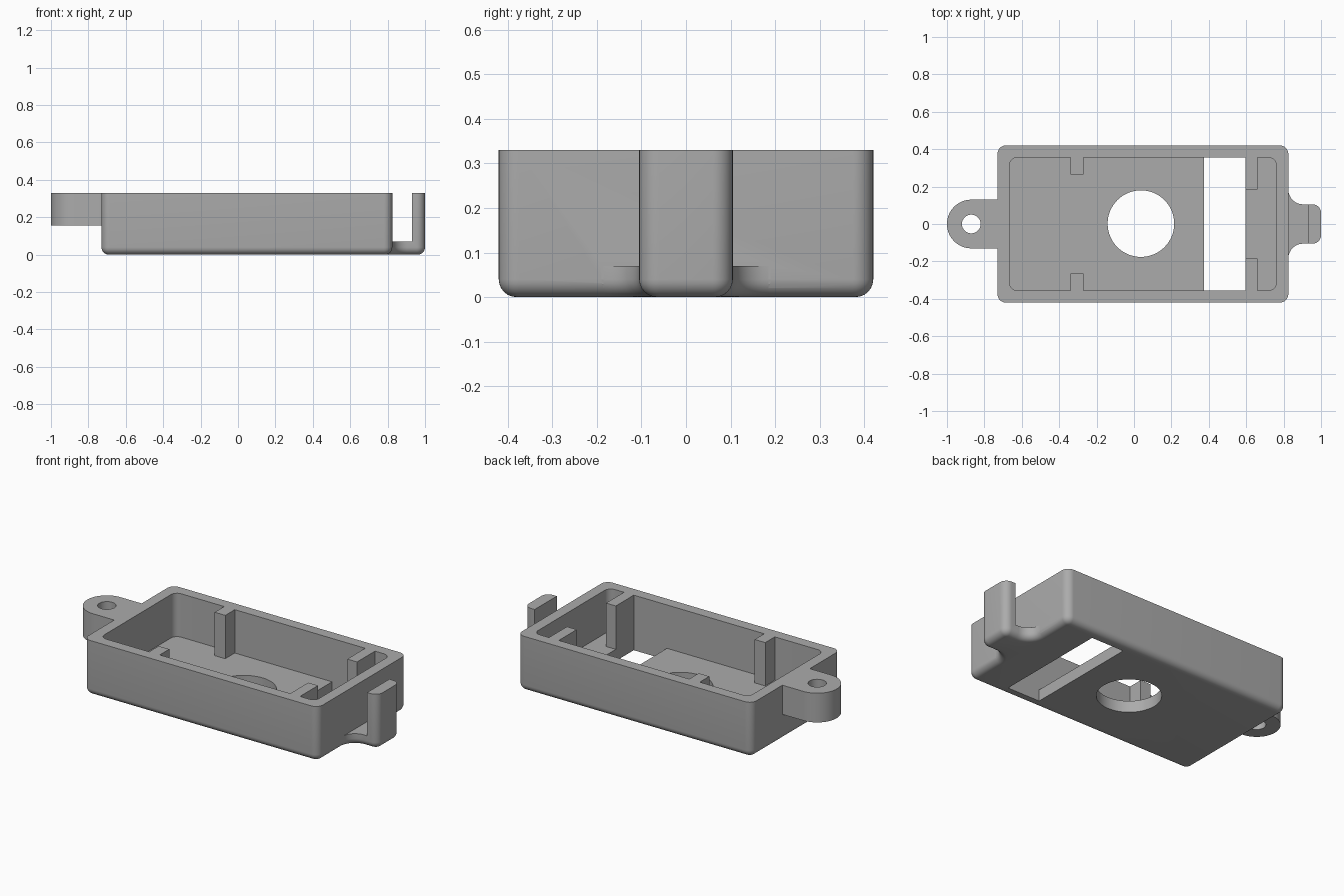
import bpy, bmesh, math
from mathutils import Vector

cube = bpy.data.objects.get("Cube")
if cube:
    bpy.data.objects.remove(cube, do_unlink=True)

HEIGHT, FLOOR = 0.33, 0.07

grey = bpy.data.materials.new("plain grey")
grey.use_nodes = True
colour = (0.41, 0.41, 0.41, 1)
grey.diffuse_color = colour
grey.node_tree.nodes["Principled BSDF"].inputs["Base Color"].default_value = colour


def rounded(corners, steps=10):
    """Replace each (x, y, radius) corner with a tangent arc."""
    points = []
    for i, (x, y, r) in enumerate(corners):
        p = Vector((x, y))
        if not r:
            points.append(p)
            continue
        a = (Vector(corners[i - 1][:2]) - p).normalized()
        b = (Vector(corners[(i + 1) % len(corners)][:2]) - p).normalized()
        half = a.angle(b) / 2
        centre = p + (a + b).normalized() * (r / math.sin(half))
        start = p + a * (r / math.tan(half)) - centre
        end = p + b * (r / math.tan(half)) - centre
        sweep = math.pi - 2 * half
        for k in range(steps + 1):
            t = k / steps
            points.append(centre + (start * math.sin((1 - t) * sweep)
                                    + end * math.sin(t * sweep)) / math.sin(sweep))
    return points


def prism(name, points, z0, z1, bevel=0, bevel_from=-9):
    """Extrude a profile upwards, optionally rounding its bottom edge."""
    bm = bmesh.new()
    base = bm.faces.new([bm.verts.new((p[0], p[1], z0)) for p in points])
    top = bmesh.ops.extrude_face_region(bm, geom=[base], use_keep_orig=True)
    bmesh.ops.translate(bm, vec=(0, 0, z1 - z0),
                        verts=[v for v in top["geom"] if isinstance(v, bmesh.types.BMVert)])
    bmesh.ops.recalc_face_normals(bm, faces=bm.faces)
    if bevel:
        edges = [e for e in bm.edges if all(v.co.z < z0 + 1e-5 for v in e.verts)
                 and max(v.co.x for v in e.verts) > bevel_from]
        bmesh.ops.bevel(bm, geom=edges, offset=bevel, segments=6, profile=0.5,
                        affect="EDGES", clamp_overlap=False)
    mesh = bpy.data.meshes.new(name)
    bm.to_mesh(mesh)
    bm.free()
    mesh.materials.append(grey)
    obj = bpy.data.objects.new(name, mesh)
    bpy.context.collection.objects.link(obj)
    return obj


def box(name, x0, x1, y, z0, z1):
    return prism(name, [(x0, -y), (x1, -y), (x1, y), (x0, y)], z0, z1)


def disc(x, y, r, n=64):
    return [(x + r * math.cos(math.tau * k / n), y + r * math.sin(math.tau * k / n))
            for k in range(n)]


def combine(target, tool, operation):
    mod = target.modifiers.new(operation.lower(), "BOOLEAN")
    mod.operation, mod.solver, mod.object = operation, "EXACT", tool
    bpy.ops.object.select_all(action="DESELECT")
    bpy.context.view_layer.objects.active = target
    target.select_set(True)
    bpy.ops.object.modifier_apply(modifier=mod.name)
    bpy.data.objects.remove(tool, do_unlink=True)


def mirrored(half):
    """Complete a profile listed along its -y half, from low x to high x."""
    return half + [(x, -y, r) for x, y, r in reversed(half)]


# Outer shell with rounded corners and bottom edge
case = prism("sensor_case", rounded(mirrored([(-0.73, -0.42, 0.045), (0.825, -0.42, 0.045)])),
             0, HEIGHT, bevel=0.04)

# Mounting tab with a round end
tab = prism("mounting_tab", rounded(mirrored([(-1, -0.13, 0.1299), (-0.7, -0.13, 0)]), 24),
            0.155, HEIGHT)
combine(tab, prism("screw_hole", disc(-0.87, 0, 0.05, 40), 0, 0.5), "DIFFERENCE")

# Latch: flared foot and upright lip
latch = prism("latch", rounded(mirrored([(0.78, -0.19, 0), (0.825, -0.19, 0),
                                         (0.825, -0.105, 0.08), (1, -0.105, 0.045)])),
              0, HEIGHT, bevel=0.04, bevel_from=0.79)
combine(latch, box("latch_gap", 0.7, 0.93, 0.3, FLOOR, 0.5), "DIFFERENCE")

combine(case, tab, "UNION")
combine(case, latch, "UNION")

# Cavity outline, notched so the ribs stay standing on the side walls
cavity = mirrored([(-0.665, -0.355, 0.04),
                   (-0.34, -0.355, 0), (-0.34, -0.265, 0),
                   (-0.27, -0.265, 0), (-0.27, -0.355, 0),
                   (0.595, -0.355, 0), (0.595, -0.185, 0),
                   (0.66, -0.185, 0), (0.66, -0.355, 0),
                   (0.76, -0.355, 0.04)])
combine(case, prism("cavity", rounded(cavity), FLOOR, 0.5), "DIFFERENCE")

# Openings through the floor
combine(case, box("floor_slot", 0.375, 0.595, 0.355, -0.1, 0.1), "DIFFERENCE")
combine(case, prism("round_window", disc(0.037, 0.002, 0.178), -0.1, 0.1), "DIFFERENCE")

# Smooth the rounded surfaces, keep hard edges
bpy.context.view_layer.objects.active = case
case.select_set(True)
bpy.ops.object.shade_smooth_by_angle(angle=math.radians(30))
